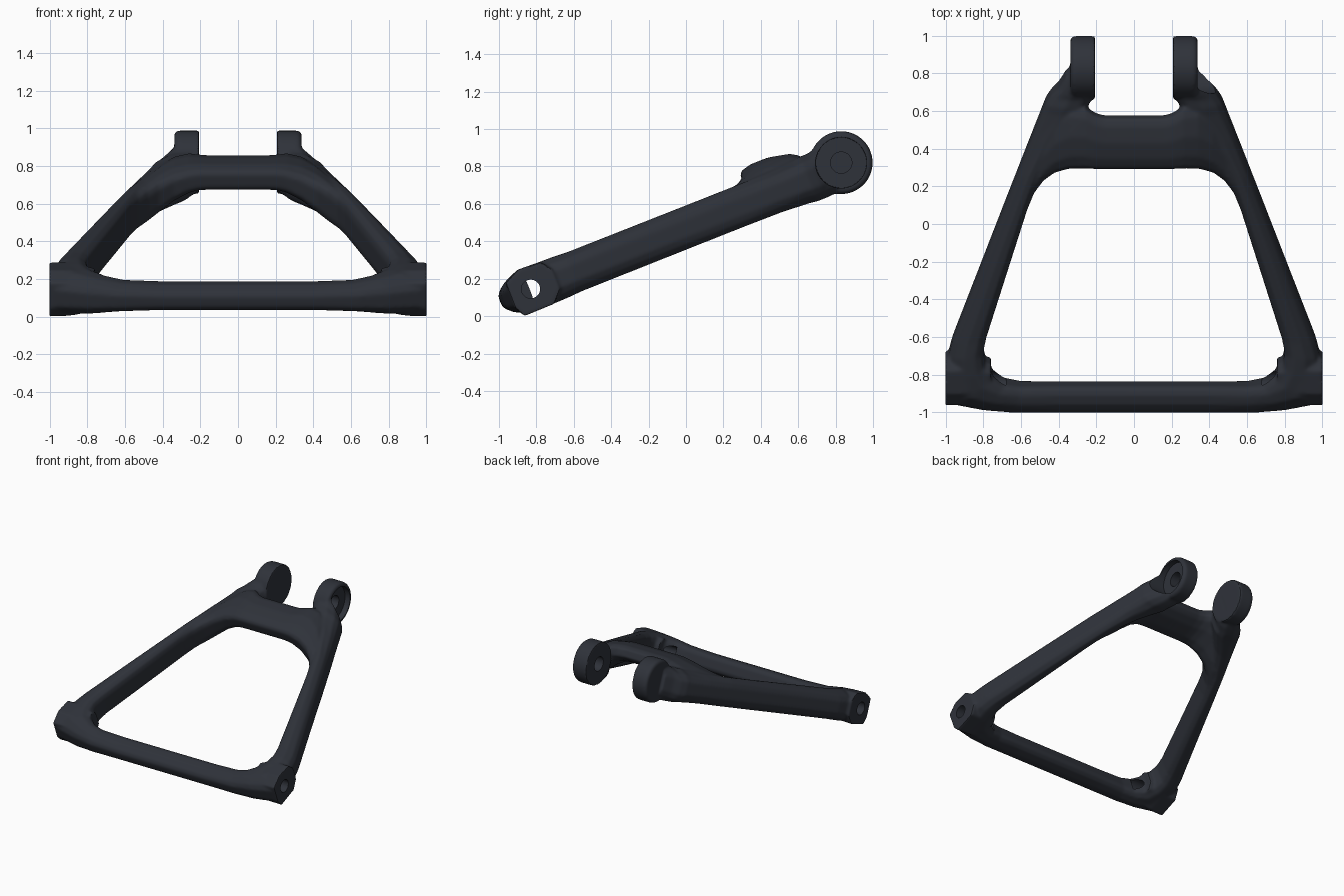
import bpy, bmesh, math
from mathutils import Vector

if "Cube" in bpy.data.objects:
    bpy.data.objects.remove(bpy.data.objects["Cube"])

# The frame is modelled flat in (x, u, v), u along the arms, then tilted into place.
TILT = math.radians(21.6)
ORIGIN = (0, -0.83, 0.145)

# Chamfered section: a runs from inner (-1) to outer (+1), b from bottom to top
SECTION = [(1, -.45), (1, .38), (.75, .72), (.15, 1), (-.5, 1), (-.88, .8), (-1, .5),
           (-1, -.5), (-.88, -.8), (-.5, -1), (.25, -1), (.75, -.78)]


def skin(bm, rings):
    """Bridge point rings into a closed solid."""
    loops = [[bm.verts.new(p) for p in r] for r in rings]
    n = len(loops[0])
    for r0, r1 in zip(loops, loops[1:]):
        for i in range(n):
            j = (i + 1) % n
            bm.faces.new((r0[i], r0[j], r1[j], r1[i]))
    bm.faces.new(loops[0][::-1])
    bm.faces.new(loops[-1])


def sweep(bm, stations):
    """Station: inner x, inner u, outer x, outer u, centre v, half height."""
    rings = []
    for xi, ui, xo, uo, vc, h in stations:
        a, b = Vector((xi, ui, 0)), Vector((xo, uo, 0))
        rings.append([a.lerp(b, (s + 1) / 2) + Vector((0, 0, vc + t * h)) for s, t in SECTION])
    skin(bm, rings)


def turned(bm, profile, steps, cu=0, cv=0):
    """Extrude a (u, v) profile along x with (x, scale) steps."""
    skin(bm, [[(x, cu + s * p, cv + s * q) for p, q in profile] for x, s in steps])


def make_object(name, bm):
    """Mirror across x = 0, fix normals and place in the tilted frame."""
    dup = bmesh.ops.duplicate(bm, geom=bm.verts[:] + bm.edges[:] + bm.faces[:])
    for v in dup["geom"]:
        if isinstance(v, bmesh.types.BMVert):
            v.co.x *= -1
    bmesh.ops.recalc_face_normals(bm, faces=bm.faces[:])
    mesh = bpy.data.meshes.new(name)
    bm.to_mesh(mesh)
    bm.free()
    ob = bpy.data.objects.new(name, mesh)
    ob.rotation_euler = (TILT, 0, 0)
    ob.location = ORIGIN
    bpy.context.collection.objects.link(ob)
    return ob


circle = [(math.cos(i * math.tau / 48), math.sin(i * math.tau / 48)) for i in range(48)]
EYE = (1.792, 0.017)
bm = bmesh.new()

# Front bar, rounded corner, side arm and its run into the rear eye
sweep(bm, [
    (-.02, -.02, -.02, -.177, 0, .070), (.40, -.02, .40, -.177, 0, .070),
    (.60, -.02, .64, -.174, 0, .079), (.69, -.005, .80, -.157, 0, .098),
    (.75, .04, .97, -.12, 0, .115), (.79, .11, .985, 0, 0, .118),
    (.80, .18, .985, .15, 0, .116), (.785, .26, .963, .24, 0, .111),
    (.565, 1.0, .688, 1.0, 0, .110), (.50, 1.2, .615, 1.2, 0, .110),
    (.38, 1.4, .542, 1.4, 0, .112), (.25, 1.56, .483, 1.56, 0, .122),
    (.24, 1.60, .468, 1.60, 0, .128), (.208, 1.65, .44, 1.645, 0, .128),
    (.208, 1.70, .40, 1.69, .01, .135), (.208, 1.76, .36, 1.76, .017, .13)])

# Rear cross plate, raised in the middle and blending down into the arms
sweep(bm, [
    (x, uf, x, ur, vc, h) for x, uf, ur, vc, h in [
        (-.02, 1.265, 1.55, .117, .070), (.16, 1.265, 1.55, .117, .070),
        (.21, 1.265, 1.565, .115, .072), (.26, 1.265, 1.60, .105, .078),
        (.34, 1.255, 1.60, .075, .092), (.42, 1.22, 1.54, .035, .105),
        (.48, 1.165, 1.44, .01, .107), (.53, 1.09, 1.30, 0, .10),
        (.56, 1.01, 1.18, 0, .09)]])

# Front pivot boss
turned(bm, [(-.115, .08), (-.03, .122), (.10, .118), (.145, .06), (.145, -.06),
            (.09, -.12), (-.085, -.122), (-.118, -.06)],
       [(.76, .78), (.88, .98), (1.002, 1)])

# Rear eye
turned(bm, circle, [(.207, .168), (.318, .168), (.338, .155)], *EYE)

frame = make_object("suspension_arm", bm)

# Pivot bores and stepped eye bores
bm = bmesh.new()
turned(bm, circle, [(.68, .05), (1.1, .05)])
turned(bm, circle, [(.1, .057), (.292, .057), (.293, .135), (.6, .142)], *EYE)
cutter = make_object("bore_cutter", bm)
cutter.hide_render = True

# Fuse the parts with soft cast fillets, then drill
mod = frame.modifiers.new("fuse", 'REMESH')
mod.mode = 'VOXEL'
mod.voxel_size = 0.01
mod = frame.modifiers.new("fillet", 'SMOOTH')
mod.factor = 0.5
mod.iterations = 6
mod = frame.modifiers.new("drill", 'BOOLEAN')
mod.operation = 'DIFFERENCE'
mod.solver = 'EXACT'
mod.object = cutter

bpy.context.view_layer.update()
bpy.context.view_layer.objects.active = frame
bpy.ops.object.select_all(action='DESELECT')
frame.select_set(True)
for name in ("fuse", "fillet", "drill"):
    bpy.ops.object.modifier_apply(modifier=name)
bpy.data.objects.remove(cutter)
bpy.ops.object.shade_smooth_by_angle(angle=math.radians(35))

# Dark cast metal
mat = bpy.data.materials.new("dark_metal")
mat.diffuse_color = (0.028, 0.032, 0.042, 1)
mat.use_nodes = True
mat.node_tree.nodes["Principled BSDF"].inputs["Base Color"].default_value = mat.diffuse_color
frame.data.materials.clear()
frame.data.materials.append(mat)
